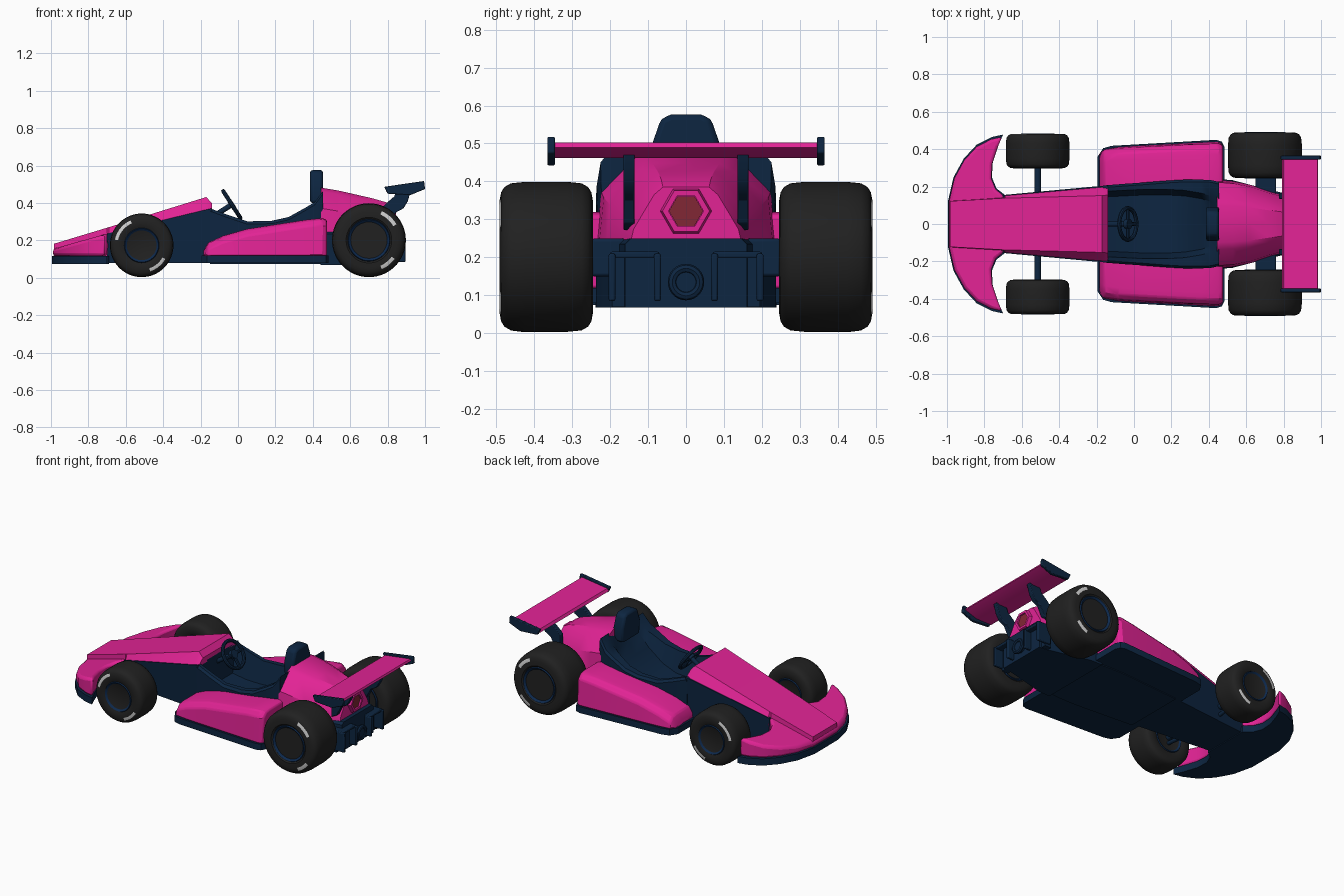
import bpy, bmesh, math
from mathutils import Vector, Matrix

if "Cube" in bpy.data.objects:
    bpy.data.objects.remove(bpy.data.objects["Cube"])

def mat(name, r, g, b):
    m = bpy.data.materials.new(name)
    m.diffuse_color = (r, g, b, 1)
    m.use_nodes = True
    m.node_tree.nodes["Principled BSDF"].inputs["Base Color"].default_value = m.diffuse_color
    return m

PINK = mat("bright pink", 0.76, 0.017, 0.30)
NAVY = mat("dark navy", 0.004, 0.019, 0.053)
BLUE = mat("rim blue", 0.004, 0.022, 0.075)
RUBBER = mat("tyre black", 0.015, 0.015, 0.015)
WHITE = mat("tyre mark white", 0.62, 0.62, 0.62)
RED = mat("dull red", 0.22, 0.02, 0.035)

def finish(name, bm, mats, bevel=0, segs=2):
    bmesh.ops.recalc_face_normals(bm, faces=bm.faces)
    me = bpy.data.meshes.new(name)
    bm.to_mesh(me)
    bm.free()
    ob = bpy.data.objects.new(name, me)
    bpy.context.collection.objects.link(ob)
    for m in (mats if isinstance(mats, list) else [mats]):
        me.materials.append(m)
    if bevel:
        b = ob.modifiers.new("bevel", 'BEVEL')
        b.width, b.segments, b.limit_method = bevel, segs, 'ANGLE'
        b.angle_limit = math.radians(35)
    return ob

def rings(name, loops, mats, closed=False, **kw):
    """Skin a list of equal-length vertex loops, capping the ends."""
    bm = bmesh.new()
    vs = [[bm.verts.new(p) for p in lp] for lp in loops]
    n = len(vs[0])
    for a, b in zip(vs, vs[1:]):
        for i in range(n):
            bm.faces.new((a[i], a[(i + 1) % n], b[(i + 1) % n], b[i]))
    if not closed:
        bm.faces.new(vs[0])
        bm.faces.new(vs[-1])
    return finish(name, bm, mats, **kw)

def sym(half):
    return half + [(-y, z) for y, z in reversed(half) if y > 0]

def loft(name, sections, mats, **kw):
    return rings(name, [[(x, y, z) for y, z in r] for x, r in sections], mats, **kw)

def prism_xy(name, pts, z0, top, mats, **kw):
    f = top if callable(top) else (lambda x: top)
    return rings(name, [[(x, y, z0) for x, y in pts], [(x, y, f(x)) for x, y in pts]], mats, **kw)

def prism_xz(name, pts, y0, y1, mats, **kw):
    return rings(name, [[(x, y, z) for x, z in pts] for y in (y0, y1)], mats, **kw)

def box(name, lo, hi, m, **kw):
    (a, b, c), (d, e, f) = lo, hi
    return prism_xy(name, [(a, b), (d, b), (d, e), (a, e)], c, f, m, **kw)

def rod(name, p, q, r, m, n=12):
    p, q = Vector(p), Vector(q)
    bm = bmesh.new()
    M = Matrix.Translation((p + q) / 2) @ (q - p).to_track_quat('Z', 'Y').to_matrix().to_4x4()
    bmesh.ops.create_cone(bm, cap_ends=True, segments=n, radius1=r, radius2=r,
                          depth=(q - p).length, matrix=M)
    return finish(name, bm, m)

def torus(name, loc, rot, R, r, m):
    bpy.ops.mesh.primitive_torus_add(location=loc, rotation=rot, major_radius=R, minor_radius=r,
                                     major_segments=32, minor_segments=8)
    ob = bpy.context.object
    ob.name = name
    ob.data.materials.append(m)

def lathe(name, prof, c, mats, n=60):
    """Revolve (radius, y) points round the axle through c."""
    loops = [[(c[0] + r * math.cos(2 * math.pi * i / n), c[1] + y, c[2] + r * math.sin(2 * math.pi * i / n))
              for i in range(n)] for r, y in prof]
    return rings(name, loops, mats)

# --- Front wing: navy base and sloping pink top
edge = [(-0.995, 0.12), (-0.965, 0.25), (-0.91, 0.35), (-0.84, 0.425), (-0.76, 0.465), (-0.70, 0.478),
        (-0.725, 0.42), (-0.755, 0.33), (-0.76, 0.25), (-0.735, 0.19), (-0.69, 0.155)]
outline = edge + [(x, -y) for x, y in reversed(edge)]
prism_xy("front_wing_base", outline, 0.075, 0.118, NAVY)
inner = [(-0.845 + (x + 0.845) * 0.965, y * 0.975) for x, y in outline]
prism_xy("front_wing_top", inner, 0.116, lambda x: 0.158 + 0.28 * (x + 0.98), PINK, bevel=0.016)

# --- Nose cover
def nose(x, zb, wb, wt, zt):
    return x, sym([(0, zb), (wb, zb), (wt, zt), (0, zt)])
loft("nose_cover", [nose(-0.985, .115, .125, .122, .182), nose(-0.70, .115, .152, .138, .268),
                    nose(-0.69, .235, .154, .138, .271), nose(-0.17, .36, .20, .152, .432),
                    nose(-0.14, .36, .205, .155, .40)], PINK)

# --- Chassis and open cockpit tub
loft("front_chassis", [nose(-0.70, .08, .14, .155, .237), nose(-0.14, .08, .195, .207, .372)], NAVY)
def tub(x, wo, zr, wi, zf):
    return x, sym([(0, .075), (wo - .01, .075), (wo, zr - .015), (wo - .012, zr), (wi, zr), (wi - .03, zf), (0, zf)])
loft("cockpit_tub", [tub(-0.15, .207, .372, .175, .19), tub(-0.05, .215, .335, .18, .17),
                     tub(0.05, .222, .302, .185, .165), tub(0.18, .232, .305, .185, .175),
                     tub(0.27, .237, .325, .18, .215), tub(0.36, .237, .375, .165, .30),
                     tub(0.41, .235, .405, .15, .375), tub(0.455, .225, .465, .13, .455)], NAVY)
loft("headrest", [(x, sym([(0, .40), (.085, .40), (.092, .49), (.066, .565), (.04, .576), (0, .576)]))
                  for x in (.385, .455)], NAVY, bevel=0.014)

# --- Steering wheel
c = Vector((-0.033, 0, 0.392))
axis = Vector((0.84, 0, 0.54))
down = Vector((0.54, 0, -0.84))
side = Vector((0, 1, 0))
torus("steering_wheel", c, (0, 1.0, 0), 0.085, 0.011, NAVY)
rod("steering_hub", c - axis * .012, c + axis * .012, 0.027, NAVY)
rod("steering_column", c, c - axis * .14, 0.014, NAVY)
for i, d in enumerate((down, side, -side)):
    rod(f"steering_spoke_{i}", c, c + d * .083, 0.01, NAVY, 8)

# --- Side pods and their floors
for s, n in ((-1, "right"), (1, "left")):
    secs = [(-.185, .37, .145), (-.16, .40, .188), (-.08, .412, .225), (.05, .42, .262),
            (.36, .436, .31), (.45, .44, .32), (.475, .425, .31)]
    loft("side_pod_" + n, [(x, [(s * .19, .118), (s * yo, .118), (s * (yo - .008), zt - .035),
                                (s * (yo - .035), zt - .006), (s * (yo - .07), zt), (s * .19, zt)])
                           for x, yo, zt in secs], PINK, bevel=0.008)
    prism_xy("pod_floor_" + n, [(-.195, s * .1), (-.195, s * .36), (-.165, s * .405), (-.12, s * .418),
                                (.44, s * .45), (.47, s * .44), (.485, s * .41), (.485, s * .1)], .08, .12, NAVY)

# --- Engine cover and rear chassis
def cover(x, w, zt):
    return x, sym([(0, .245), (w, .245), (w * .95, zt - .11), (w * .58, zt - .02), (w * .42, zt), (0, zt)])
loft("engine_cover", [cover(.445, .235, .482), cover(.53, .228, .468), cover(.62, .21, .448),
                      cover(.72, .175, .425), cover(.79, .155, .405), cover(.825, .145, .385)], PINK)
def gear(x, w):
    return x, sym([(0, .068), (w, .068), (w, .235), (w - .015, .25), (0, .25)])
loft("rear_chassis", [gear(.44, .238), gear(.52, .236), gear(.62, .21), gear(.80, .165), gear(.85, .16)], NAVY)

# --- Tail outlet
hexa = [(math.cos(a * math.pi / 3), math.sin(a * math.pi / 3)) for a in range(6)]
def hexring(x, r):
    return [(x, y * r, .322 + z * r) for y, z in hexa]
rings("outlet_surround", [hexring(.80, .075), hexring(.845, .062), hexring(.845, .046), hexring(.83, .046)], PINK)
rings("outlet_disc", [hexring(.829, .045), hexring(.836, .045)], RED)

# --- Diffuser frames and tail ring
torus("tail_ring", (.875, 0, .135), (0, math.pi / 2, 0), 0.036, 0.012, NAVY)
rod("tail_boss", (.83, 0, .135), (.88, 0, .135), 0.034, NAVY, 20)
for s, n in ((-1, "right"), (1, "left")):
    for i, y in enumerate((.075, .195)):
        box(f"diffuser_fin_{n}_{i}", (.80, s * y - .009, .085), (.895, s * y + .009, .21), NAVY, bevel=.005)
    box("diffuser_bar_" + n, (.80, s * .135 - .065, .198), (.885, s * .135 + .065, .215), NAVY, bevel=.005)
    box("diffuser_panel_" + n, (.79, s * .135 - .06, .07), (.835, s * .135 + .06, .20), NAVY)

# --- Rear wing
prism_xz("rear_wing", [(.79, .462), (.80, .478), (.98, .502), (.985, .490), (.90, .462)], -.35, .35, PINK)
for s, n in ((-1, "right"), (1, "left")):
    prism_xz("wing_endplate_" + n, [(.782, .487), (.995, .518), (1.0, .475), (.92, .442), (.80, .45)],
             s * .345, s * .365, NAVY, bevel=.004)
    prism_xz("wing_strut_" + n, [(.775, .27), (.815, .29), (.845, .35), (.885, .372), (.908, .41), (.925, .472),
                                 (.85, .47), (.835, .435), (.80, .405), (.775, .38)],
             s * .15 - .015, s * .15 + .015, NAVY, bevel=.004)

# --- Wheels: tyre, rim, spokes and axle
def wheel(n, s, x, y, R, w, rr, arcs):
    c, h = (x, s * y, R + .004), w / 2
    half = [(rr, h * .92), (rr + .012, h), (R * .76, h), (R * .86, h * .97), (R * .93, h * .9),
            (R * .98, h * .76), (R, h * .45)]
    tyre = lathe("tyre_" + n, [(r, -v) for r, v in half] + [(r, v) for r, v in reversed(half)], c, [RUBBER, WHITE])
    for p in tyre.data.polygons:      # white sidewall arcs on the outer side
        d = p.center - Vector(c)
        r, a = math.hypot(d.x, d.z), math.degrees(math.atan2(d.z, d.x))
        if s * d.y > h * .9 and R * .77 < r < R * .85 and any(lo < a < hi for lo, hi in arcs):
            p.material_index = 1
    rim = [(.015, .55), (rr * .8, .5), (rr * .86, .9), (rr, 1.01), (rr + .004, .93)]
    lathe("rim_" + n, [(r, -v * h) for r, v in rim] + [(r, v * h) for r, v in reversed(rim)], c, BLUE, 36)
    C = Vector(c)
    out = Vector((0, s, 0))
    rod("hub_" + n, C, C + out * h * .85, rr * .3, BLUE, 6)
    for i in range(6):
        a = i * math.pi / 3 + .5
        rod(f"spoke_{n}_{i}", C + out * h * .68, C + out * h * .72
            + Vector((math.cos(a), 0, math.sin(a))) * rr * .86, rr * .1, BLUE, 6)

for s, n in ((-1, "right"), (1, "left")):
    wheel("front_" + n, s, -.515, .39, .17, .185, .09, [(115, 168), (-75, -30)])
    wheel("rear_" + n, s, .70, .368, .1975, .245, .11, [(30, 66), (-64, -36)])
    rod("front_axle_" + n, (-.515, s * .12, .175), (-.515, s * .36, .175), .018, NAVY)
    rod("front_arm_" + n, (-.515, s * .13, .12), (-.515, s * .32, .14), .012, NAVY)
    rod("rear_axle_" + n, (.70, s * .12, .20), (.70, s * .33, .20), .025, NAVY)
    box("rear_upright_" + n, (.65, s * .19 - .06, .15), (.76, s * .19 + .06, .25), NAVY, bevel=.008)

# --- Smooth the round parts, keep hard edges
bpy.ops.object.select_all(action='DESELECT')
for ob in bpy.data.objects:
    ob.select_set(True)
    bpy.context.view_layer.objects.active = ob
bpy.ops.object.shade_smooth_by_angle(angle=math.radians(32))
